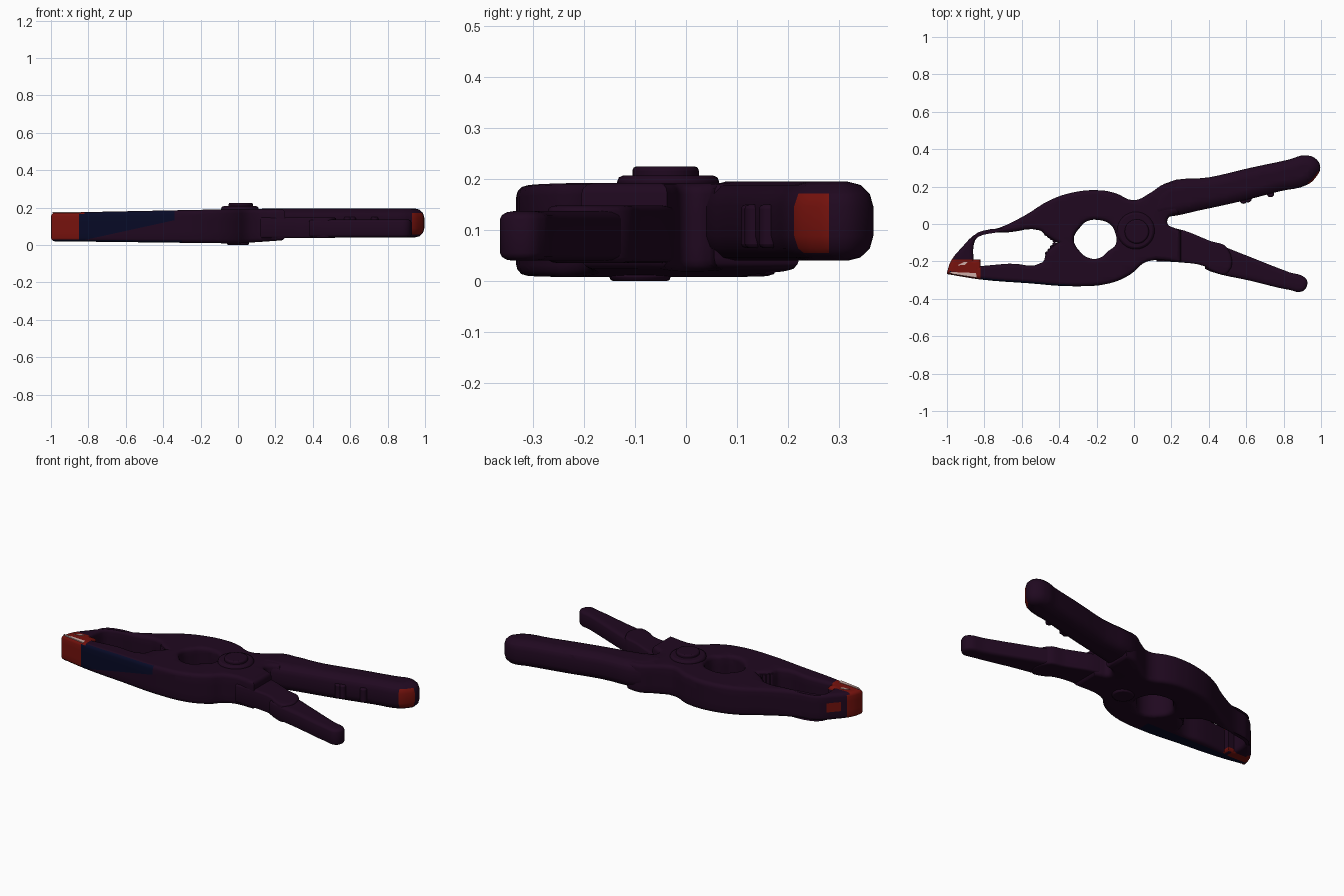
import bpy, bmesh, math

if "Cube" in bpy.data.objects:
    bpy.data.objects.remove(bpy.data.objects["Cube"])

def material(name, rgb):
    m = bpy.data.materials.new(name)
    m.diffuse_color = (*rgb, 1)
    m.use_nodes = True
    m.node_tree.nodes["Principled BSDF"].inputs["Base Color"].default_value = m.diffuse_color
    return m


MATS = [material("dark plum", (0.014, 0.0025, 0.014)),
        material("red", (0.18, 0.006, 0.004)),
        material("navy", (0.002, 0.003, 0.019)),
        material("pale pink", (0.62, 0.42, 0.39))]


def finish(ob, angle=35):
    bpy.ops.object.select_all(action='DESELECT')
    ob.select_set(True)
    bpy.context.view_layer.objects.active = ob
    bpy.ops.object.shade_smooth_by_angle(angle=math.radians(angle))


def slab(name, loops, zrange, bevel=0.02, sharp=(), cuts=(), paint=None):
    """Rounded plate from closed outlines; zrange(x) gives its bottom and top."""
    cu = bpy.data.curves.new(name, 'CURVE')
    cu.dimensions, cu.fill_mode = '2D', 'BOTH'
    cu.bevel_depth, cu.bevel_resolution, cu.offset = bevel, 2, -bevel
    cu.extrude = 0.08 - bevel
    cu.resolution_u = 4
    for pts in loops:
        sp = cu.splines.new('BEZIER')
        sp.bezier_points.add(len(pts) - 1)
        sp.use_cyclic_u = True
        for bp, p in zip(sp.bezier_points, pts):
            bp.co = (*p, 0)
            kind = 'VECTOR' if p in sharp else 'AUTO'
            bp.handle_left_type = bp.handle_right_type = kind
    tmp = bpy.data.objects.new(name + "_outline", cu)
    bpy.context.collection.objects.link(tmp)
    dg = bpy.context.evaluated_depsgraph_get()
    me = bpy.data.meshes.new_from_object(tmp.evaluated_get(dg))
    bpy.data.objects.remove(tmp)
    me.materials.clear()
    for m in MATS:
        me.materials.append(m)
    bm = bmesh.new()
    bm.from_mesh(me)
    bmesh.ops.remove_doubles(bm, verts=bm.verts, dist=0.0005)
    xs = [i * 0.1 for i in range(-9, 10)]
    for co, no in [((x, 0, 0), (1, 0, 0)) for x in xs]:
        bmesh.ops.bisect_plane(bm, geom=bm.verts[:] + bm.edges[:] + bm.faces[:],
                               plane_co=co, plane_no=no, dist=1e-5)
    for v in bm.verts:
        lo, hi = zrange(v.co.x)
        v.co.z = lo + (v.co.z / 0.08 + 1) / 2 * (hi - lo)
    for co, no in cuts:
        bmesh.ops.bisect_plane(bm, geom=bm.verts[:] + bm.edges[:] + bm.faces[:],
                               plane_co=co, plane_no=no, dist=1e-5)
    bmesh.ops.recalc_face_normals(bm, faces=bm.faces)
    bm.normal_update()
    for f in bm.faces:
        f.material_index = paint(f.calc_center_median(), f.normal) if paint else 0
    bm.to_mesh(me)
    bm.free()
    ob = bpy.data.objects.new(name, me)
    bpy.context.collection.objects.link(ob)
    finish(ob)
    return ob


def cylinder(name, x, y, z0, z1, r, bevel=0.008, sides=32):
    bpy.ops.mesh.primitive_cylinder_add(vertices=sides, radius=r, depth=z1 - z0,
                                        location=(x, y, (z0 + z1) / 2))
    ob = bpy.context.object
    ob.name = name
    ob.data.materials.append(MATS[0])
    b = ob.modifiers.new("soft edge", 'BEVEL')
    b.width, b.segments, b.limit_method = bevel, 2, 'ANGLE'
    finish(ob)
    return ob


# Jaws and hub body with the jaw opening and the spring hole
body = [(-1.0, -.26), (-.98, -.20), (-.92, -.125), (-.84, -.05), (-.72, -.02),
        (-.585, .045), (-.45, .127), (-.32, .17), (-.18, .18), (-.10, .165),
        (0, .127), (.085, .165), (.165, .215), (.24, .222), (.24, .055),
        (.19, .04), (.18, 0), (.22, -.023), (.25, -.037), (.25, -.205),
        (.07, -.2), (-.02, -.27), (-.13, -.317), (-.32, -.333), (-.56, -.317),
        (-.826, -.296), (-.998, -.268)]
opening = [(-.858, -.12), (-.842, -.077), (-.8, -.055), (-.665, -.044),
           (-.505, -.034), (-.473, -.06), (-.41, -.1), (-.467, -.15),
           (-.49, -.205), (-.665, -.212), (-.82, -.225), (-.82, -.19), (-.858, -.19)]
hole = [(-.322, -.08), (-.29, -.02), (-.25, .015), (-.18, .02), (-.13, 0),
        (-.103, -.04), (-.098, -.11), (-.14, -.146), (-.18, -.18),
        (-.237, -.183), (-.29, -.146)]


def body_z(x):
    if x < 0:
        return .008 - .012 * x, .192 + .02 * x
    return .008 + .07 * x, .192


def body_paint(c, n):
    if n.z < -.3 and c.x < -.3 and c.y < -.24:
        return 2
    # red jaw tip, its top, outer walls and inner pad
    if c.x < -.82 and c.y < -.19 and (n.z > .4 or c.x < -.85 or n.y > .3 or n.x > .5):
        return 1
    if c.x < -.93 and c.y < -.172 and n.z < .4:
        return 1
    # red patch on the back of the upper jaw
    if -.94 < c.x < -.885 and n.y > .3 and abs(n.z) < .5 and .07 < c.z < .125:
        return 1
    # navy side of the lower jaw, tapering away from the tip
    if n.y < -.4 and c.y < -.27 and -.85 < c.x < -.34 and c.z > .02 + .22 * (c.x + .85):
        return 2
    return 0


slab("jaw_body", [body, opening, hole], body_z, .02,
     sharp=[(-1.0, -.26), (-.998, -.268), (.24, .222), (.24, .055), (.25, -.037),
            (.25, -.205), (-.82, -.225), (-.82, -.19), (-.858, -.19), (-.41, -.1)],
     cuts=[((-.85, 0, 0), (1, 0, 0)), ((-.82, 0, 0), (1, 0, 0)),
           ((-.94, 0, 0), (1, 0, 0)), ((-.885, 0, 0), (1, 0, 0)),
           ((-.34, 0, 0), (1, 0, 0)), ((0, -.19, 0), (0, 1, 0)),
           ((0, -.172, 0), (0, 1, 0)),
           ((0, 0, .07), (0, 0, 1)), ((0, 0, .125), (0, 0, 1)),
           ((-.85, 0, .02), (-.22, 0, 1)), ((0, -.24, 0), (0, 1, 0))],
     paint=body_paint)

# Pale worn strips on top of the jaw tip
for name, pts in (("tip_strip", [(-.992, -.256), (-.845, -.262), (-.84, -.287), (-.97, -.268)]),
                  ("tip_fleck", [(-.945, -.222), (-.91, -.203), (-.89, -.203), (-.905, -.218)])):
    bm = bmesh.new()
    f = bm.faces.new([bm.verts.new((x, y, .1715)) for x, y in pts])
    ext = bmesh.ops.extrude_face_region(bm, geom=[f])
    for v in ext["geom"]:
        if isinstance(v, bmesh.types.BMVert):
            v.co.z += .005
    bmesh.ops.recalc_face_normals(bm, faces=bm.faces)
    me = bpy.data.meshes.new(name)
    bm.to_mesh(me)
    bm.free()
    me.materials.append(MATS[3])
    bpy.context.collection.objects.link(bpy.data.objects.new(name, me))

# Upper handle with a red spot on its rounded end
upper = [(.10, .15), (.165, .216), (.405, .25), (.62, .30), (.83, .345), (.915, .367),
         (.975, .346), (.996, .30), (.972, .25), (.93, .212), (.78, .175),
         (.565, .12), (.35, .073), (.19, .04), (.10, .04)]
slab("upper_handle", [upper], lambda x: (.04, .195), .05,
     cuts=[((0, .28, 0), (0, 1, 0)), ((.93, 0, 0), (1, 0, 0)),
           ((0, 0, .055), (0, 0, 1)), ((0, 0, .172), (0, 0, 1))],
     paint=lambda c, n: 1 if c.x > .93 and c.y < .28 and n.x > .2
     and .055 < c.z < .172 else 0)

# Lower handle: arm and slightly thicker grip sleeve
arm = [(.12, -.02), (.22, -.023), (.405, -.09), (.5, -.13), (.5, -.262), (.416, -.25),
       (.38, -.227), (.245, -.205), (.12, -.2)]
slab("lower_arm", [arm], lambda x: (.036, .148), .015, sharp=[(.12, -.02), (.12, -.2)])
grip = [(.375, -.078), (.62, -.176), (.83, -.258), (.915, -.288), (.927, -.32),
        (.90, -.36), (.83, -.352), (.62, -.303), (.416, -.256), (.38, -.24)]
slab("lower_grip", [grip], lambda x: (.04, .137), .025, sharp=[(.375, -.078), (.38, -.24)])

# Pivot hub
cylinder("pivot_collar", .01, -.035, .15, .207, .10, .012)
cylinder("pivot_cap", .015, -.04, .18, .225, .065)
cylinder("pivot_base", .0, -.09, 0, .05, .06)

# Finger ridges under the upper handle
for x, y in ((.585, .128), (.61, .135), (.73, .163)):
    cylinder("finger_ridge", x, y, .065, .15, .02, .008, 12)

# Gripping teeth at the back of the jaw opening
for i in range(4):
    t = i / 3
    cylinder("jaw_tooth", -.465 + .04 * t, -.158 + .05 * t, .03, .17, .012, .003, 8)
    cylinder("jaw_tooth", -.47 + .045 * t, -.052 - .035 * t, .03, .17, .012, .003, 8)
